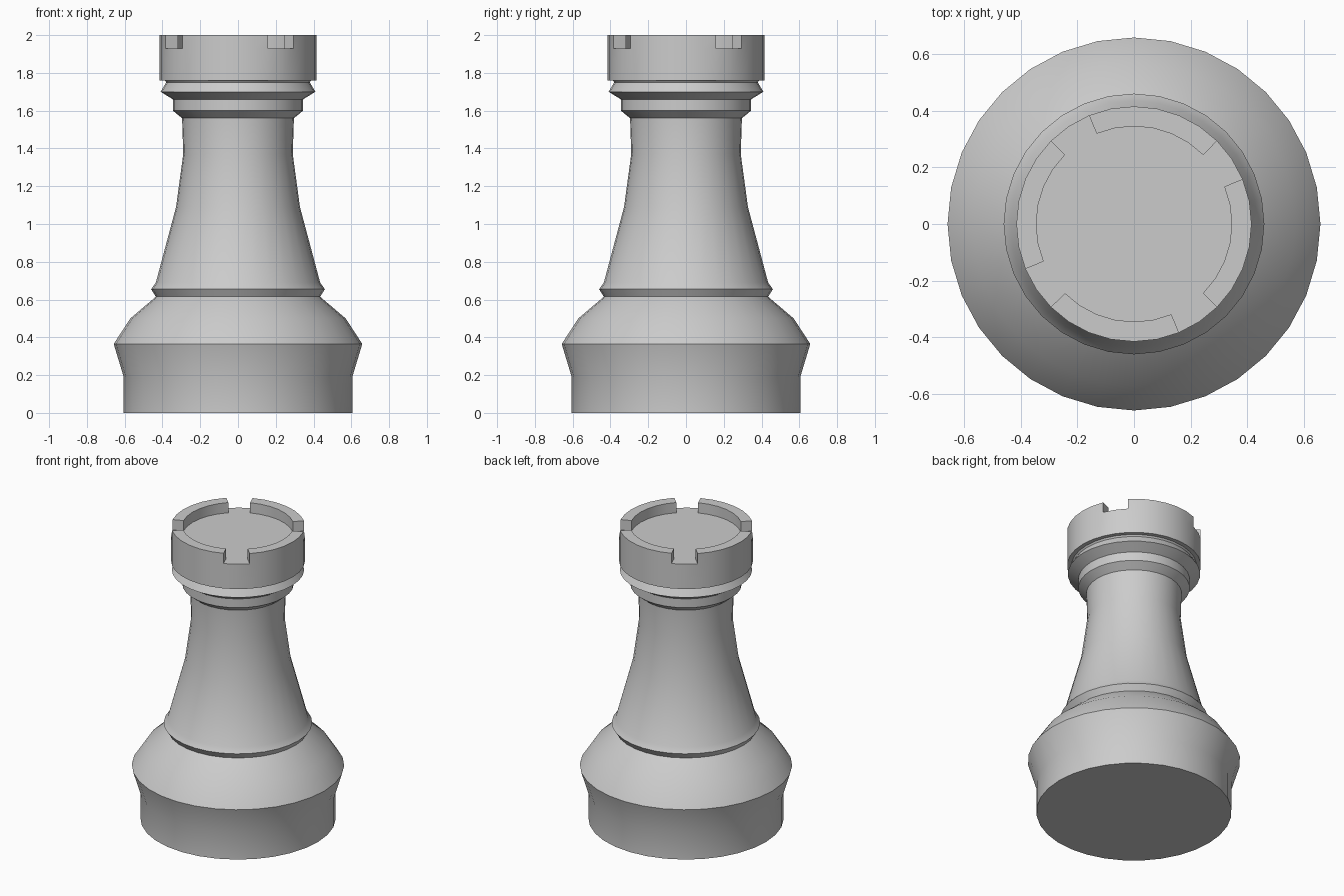
import bpy, bmesh
from math import cos, sin, pi, degrees, atan2

if "Cube" in bpy.data.objects:
    bpy.data.objects.remove(bpy.data.objects["Cube"])

SIDES = 32


def lathe(bm, profile):
    """Revolve (radius, z) points around z, capping both ends; return rows of faces."""
    rings = [[bm.verts.new((r * cos(2 * pi * i / SIDES), r * sin(2 * pi * i / SIDES), z))
              for i in range(SIDES)] for r, z in profile]
    rows = []
    for lo, hi in zip(rings, rings[1:]):
        rows.append([bm.faces.new((lo[i], lo[(i + 1) % SIDES], hi[(i + 1) % SIDES], hi[i]))
                     for i in range(SIDES)])
    bm.faces.new(rings[0][::-1])
    bm.faces.new(rings[-1])
    return rows


# Whole turned silhouette, bottom to top
profile = [
    (0.605, 0), (0.605, 0.19), (0.658, 0.365), (0.57, 0.50), (0.435, 0.615),   # foot
    (0.46, 0.655), (0.435, 0.69), (0.328, 1.09), (0.29, 1.37), (0.296, 1.56),  # shaft
    (0.345, 1.60), (0.345, 1.66), (0.41, 1.70), (0.38, 1.75), (0.388, 1.76),   # collars
    (0.415, 1.76), (0.415, 1.93), (0.345, 1.93),                               # crown
]
bm = bmesh.new()
rim = lathe(bm, profile)[-1]

# Battlements: raise six rim faces out of every eight, leaving four notches
raised = [f for i, f in enumerate(rim) if (i - 4) % 8 < 6]
ext = bmesh.ops.extrude_face_region(bm, geom=raised)
for v in ext["geom"]:
    if isinstance(v, bmesh.types.BMVert):
        v.co.z = 2.0
bmesh.ops.delete(bm, geom=[f for f in raised if f.is_valid], context='FACES_ONLY')
bmesh.ops.recalc_face_normals(bm, faces=bm.faces)

mesh = bpy.data.meshes.new("castle_piece")
bm.to_mesh(mesh)
bm.free()
obj = bpy.data.objects.new("castle_piece", mesh)
bpy.context.collection.objects.link(obj)
bpy.context.view_layer.objects.active = obj
obj.select_set(True)
bpy.ops.object.shade_smooth_by_angle(angle=pi / 6)
